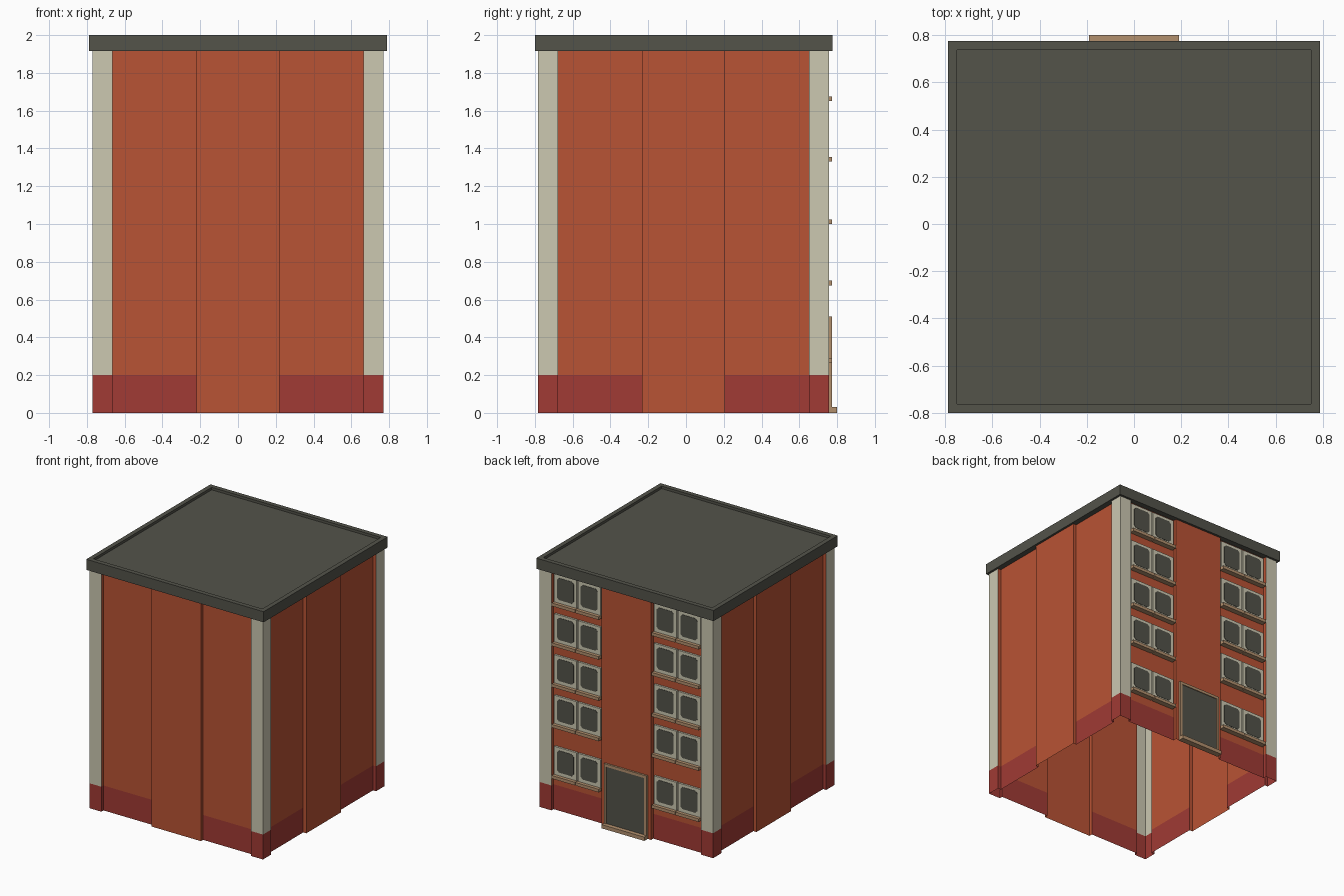
import bpy, bmesh, math
from mathutils import Vector

if "Cube" in bpy.data.objects:
    bpy.data.objects.remove(bpy.data.objects["Cube"])


def material(name, r, g, b):
    lin = [c / 12.92 if c <= 0.04045 else ((c + 0.055) / 1.055) ** 2.4 for c in (r, g, b)]
    m = bpy.data.materials.new(name)
    m.diffuse_color = (*lin, 1)
    m.use_nodes = True
    m.node_tree.nodes["Principled BSDF"].inputs["Base Color"].default_value = m.diffuse_color
    return m


ORANGE = material("orange brick", 0.725, 0.325, 0.205)
RED = material("red plinth", 0.63, 0.23, 0.205)
CREAM = material("cream stone", 0.80, 0.785, 0.695)
DARK = material("dark grey", 0.325, 0.325, 0.29)
TAN = material("tan trim", 0.70, 0.565, 0.43)

CY = -0.0135          # centre of the body in y
H = 0.77              # half width over posts and bays
REC = 0.027           # recess of the wall panels
PANEL_Y = CY + H - REC
BAY_Y = CY + H


def finish(bm, name, mats):
    me = bpy.data.meshes.new(name)
    bm.to_mesh(me)
    bm.free()
    for m in mats:
        me.materials.append(m)
    ob = bpy.data.objects.new(name, me)
    bpy.context.collection.objects.link(ob)
    return ob


def box(name, x0, x1, y0, y1, z0, z1, mat):
    bm = bmesh.new()
    bmesh.ops.create_cube(bm, size=1)
    for v in bm.verts:
        v.co = ((x0 + x1) / 2 + v.co.x * (x1 - x0),
                (y0 + y1) / 2 + v.co.y * (y1 - y0),
                (z0 + z1) / 2 + v.co.z * (z1 - z0))
    return finish(bm, name, [mat])


# Walls: one open shell, the same stepped outline on each of four sides
side = [(-H, H), (-0.665, H), (-0.665, H - REC), (-0.22, H - REC), (-0.22, H),
        (0.22, H), (0.22, H - REC), (0.665, H - REC), (0.665, H)]
outline = []
for k in range(4):
    c, s = round(math.cos(k * math.pi / 2)), round(math.sin(k * math.pi / 2))
    for t, d in side:
        x, y = t, -d
        outline.append((x * c - y * s, x * s + y * c + CY))
bm = bmesh.new()
levels = [[bm.verts.new((x, y, z)) for x, y in outline] for z in (0, 0.2, 1.93)]
n = len(outline)
for lv in range(2):
    for i in range(n):
        j = (i + 1) % n
        f = bm.faces.new((levels[lv][i], levels[lv][j], levels[lv + 1][j], levels[lv + 1][i]))
        part = i % 9
        if lv == 0:                       # plinth everywhere but the bays
            f.material_index = 0 if part in (3, 4, 5) else 1
        else:                             # cream corner posts
            f.material_index = 2 if part in (0, 8) else 0
finish(bm, "walls", [ORANGE, RED, CREAM])

# Roof slab with a raised rim
roof = box("roof", -0.7875, 0.7875, -0.80, 0.775, 1.915, 2.0, DARK)
bm = bmesh.new()
bm.from_mesh(roof.data)
top = [f for f in bm.faces if f.normal.z > 0.5]
bmesh.ops.inset_region(bm, faces=top, thickness=0.052)
inner = bmesh.ops.extrude_face_region(bm, geom=top)
bmesh.ops.delete(bm, geom=top, context='FACES_ONLY')
for v in inner["geom"]:
    if isinstance(v, bmesh.types.BMVert):
        v.co.z -= 0.02
bmesh.ops.recalc_face_normals(bm, faces=bm.faces)
bm.to_mesh(roof.data)
bm.free()


# Window: cream frame, dark pane with cut corners, tan sill
def window(name, cx, z):
    w, h = 0.1, 0.225
    box(name + "_frame", cx - w, cx + w, PANEL_Y - 0.005, PANEL_Y + 0.016, z, z + h, CREAM)
    box(name + "_sill", cx - w - 0.003, cx + w + 0.003, PANEL_Y - 0.005, 0.772, z - 0.025, z, TAN)
    a, b, k = 0.075, 0.088, 0.018
    pts = [(a, b - k), (a - k, b), (k - a, b), (-a, b - k),
           (-a, k - b), (k - a, -b), (a - k, -b), (a, k - b)]
    bm = bmesh.new()
    f = bm.faces.new([bm.verts.new((cx + x, PANEL_Y + 0.0155, z + h / 2 + 0.002 + y)) for x, y in pts])
    ext = bmesh.ops.extrude_face_region(bm, geom=[f])
    bmesh.ops.translate(bm, vec=Vector((0, 0.003, 0)),
                        verts=[v for v in ext["geom"] if isinstance(v, bmesh.types.BMVert)])
    bmesh.ops.recalc_face_normals(bm, faces=bm.faces)
    finish(bm, name + "_pane", [DARK])


for row, z in enumerate((0.29, 0.70, 1.025, 1.355, 1.675)):
    for col, cx in enumerate((-0.549, -0.338, 0.338, 0.549)):
        window(f"window_{row}_{col}", cx, z)

# Back entrance: tan frame, dark door, low step
box("door_frame_left", -0.19, -0.168, BAY_Y - 0.005, 0.772, 0.03, 0.51, TAN)
box("door_frame_right", 0.168, 0.19, BAY_Y - 0.005, 0.772, 0.03, 0.51, TAN)
box("door_frame_top", -0.168, 0.168, BAY_Y - 0.005, 0.772, 0.488, 0.51, TAN)
box("door_panel", -0.168, 0.168, BAY_Y - 0.005, 0.766, 0.03, 0.488, DARK)
box("door_step", -0.19, 0.19, BAY_Y - 0.005, 0.80, 0, 0.03, TAN)
